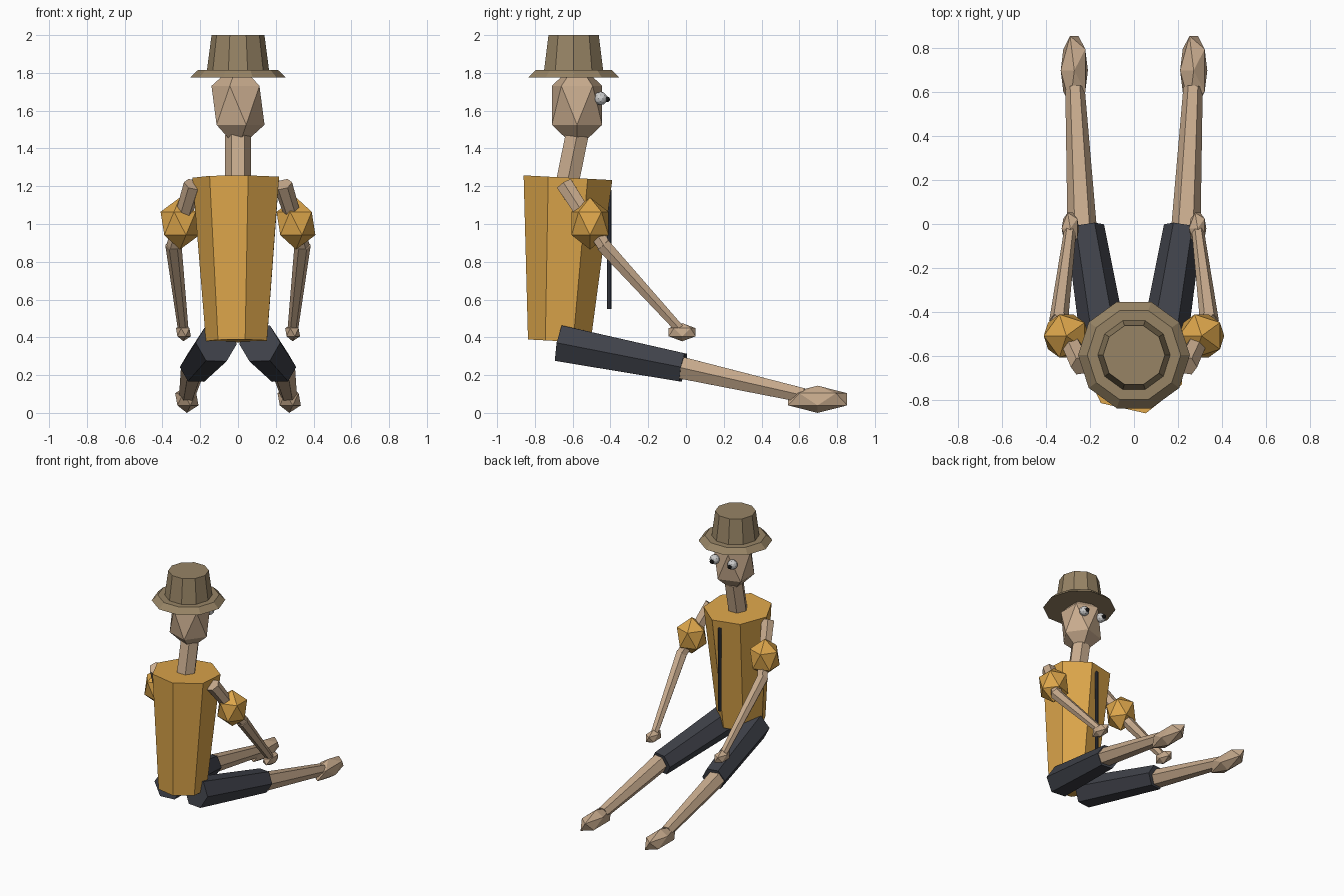
import bpy, bmesh, math
from mathutils import Vector, Matrix

if "Cube" in bpy.data.objects:
    bpy.data.objects.remove(bpy.data.objects["Cube"])


def material(name, rgb):
    m = bpy.data.materials.new(name)
    m.diffuse_color = (*rgb, 1)
    m.use_nodes = True
    m.node_tree.nodes["Principled BSDF"].inputs["Base Color"].default_value = m.diffuse_color
    return m


SKIN = material("skin", (0.58, 0.41, 0.27))
HAT = material("hat_felt", (0.31, 0.23, 0.13))
SHIRT = material("shirt_orange", (0.72, 0.38, 0.07))
DARK = material("dark_cloth", (0.05, 0.054, 0.068))
WHITE = material("eye_white", (0.8, 0.8, 0.78))
BLACK = material("pupil_black", (0.01, 0.01, 0.01))


def finish(name, bm, mat):
    bmesh.ops.recalc_face_normals(bm, faces=bm.faces)
    me = bpy.data.meshes.new(name)
    bm.to_mesh(me)
    bm.free()
    me.materials.append(mat)
    ob = bpy.data.objects.new(name, me)
    bpy.context.collection.objects.link(ob)
    return ob


def tube(name, mat, rings, sides=6, phase=0.0):
    """Capped prism through rings of (centre, radius); first corner points to +x."""
    axis = (Vector(rings[-1][0]) - Vector(rings[0][0])).normalized()
    u = Vector((1, 0, 0))
    u = (u - axis * u.dot(axis)).normalized()
    v = axis.cross(u)
    bm = bmesh.new()
    loops = []
    for c, r in rings:
        loop = []
        for i in range(sides):
            a = phase + 2 * math.pi * i / sides
            loop.append(bm.verts.new(Vector(c) + r * (math.cos(a) * u + math.sin(a) * v)))
        loops.append(loop)
    for a, b in zip(loops, loops[1:]):
        for i in range(sides):
            j = (i + 1) % sides
            bm.faces.new((a[i], a[j], b[j], b[i]))
    bm.faces.new(loops[0][::-1])
    bm.faces.new(loops[-1])
    return finish(name, bm, mat)


def ball(name, mat, centre, size, detail=1):
    """Faceted ellipsoid."""
    bm = bmesh.new()
    mx = Matrix.Translation(centre) @ Matrix.Diagonal((*size, 1)) @ Matrix.Rotation(math.pi, 4, 'Z')
    bmesh.ops.create_icosphere(bm, subdivisions=detail, radius=1, matrix=mx)
    return finish(name, bm, mat)


# Hat
tube("hat_brim", HAT, [((0, -0.595, 1.775), 0.254), ((0, -0.595, 1.815), 0.212)], 10)
tube("hat_crown", HAT, [((0, -0.595, 1.81), 0.165), ((0, -0.595, 2.0), 0.14)], 10)

# Head and neck
ball("head", SKIN, (0, -0.577, 1.628), (0.157, 0.157, 0.23))
tube("neck", SKIN, [((0, -0.628, 1.22), 0.07), ((0, -0.577, 1.47), 0.07)])

# Torso and the strip down its chest
tube("torso", SHIRT, [((0, -0.671, 0.38), 0.17), ((0, -0.625, 1.245), 0.241)], 7, math.pi)
tube("chest_strip", DARK, [((0, -0.407, 0.55), 0.012), ((0, -0.407, 1.18), 0.012)], 8)

# Paired parts
for s, side in ((-1, "left"), (1, "right")):
    # Eyes
    ball(f"eye_{side}", WHITE, (0.075 * s, -0.452, 1.665), (0.036, 0.036, 0.036), 2)
    ball(f"pupil_{side}", BLACK, (0.075 * s, -0.417, 1.66), (0.015, 0.015, 0.015), 2)

    # Arm
    tube(f"upper_arm_{side}", SKIN, [((0.238 * s, -0.643, 1.21), 0.05), ((0.34 * s, -0.43, 0.88), 0.04)])
    ball(f"sleeve_{side}", SHIRT, (0.307 * s, -0.508, 1.003), (0.115, 0.115, 0.138))
    tube(f"forearm_{side}", SKIN, [((0.342 * s, -0.44, 0.89), 0.043), ((0.29 * s, -0.03, 0.44), 0.028)])
    ball(f"hand_{side}", SKIN, (0.289 * s, -0.02, 0.427), (0.044, 0.084, 0.048))

    # Leg
    tube(f"thigh_{side}", DARK, [((0.115 * s, -0.668, 0.368), 0.11), ((0.222 * s, -0.015, 0.24), 0.087)])
    tube(f"shin_{side}", SKIN, [((0.235 * s, -0.03, 0.24), 0.067), ((0.268 * s, 0.62, 0.093), 0.044)])
    ball(f"foot_{side}", SKIN, (0.271 * s, 0.697, 0.072), (0.069, 0.184, 0.072))
